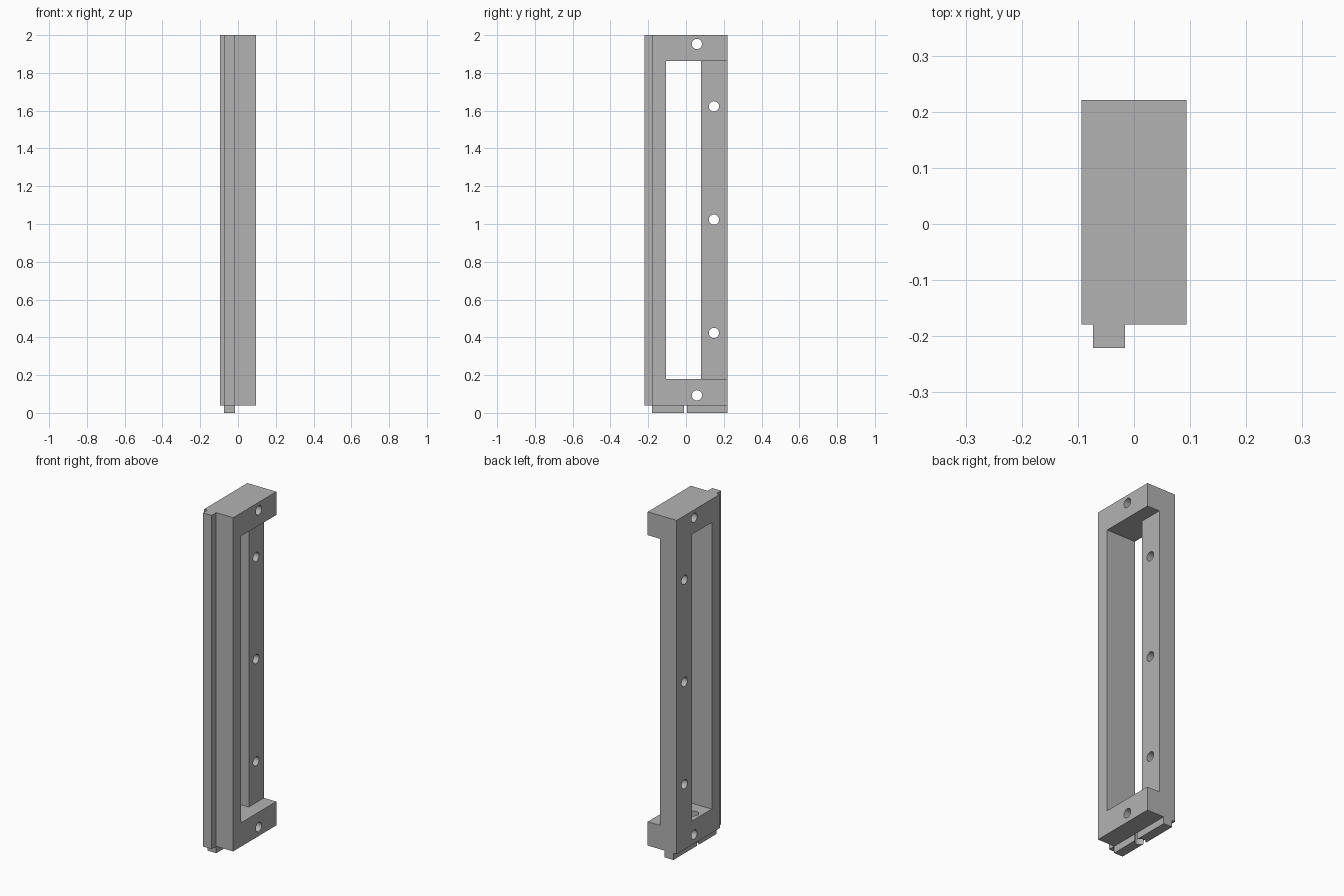
import bpy
import math
from mathutils import Matrix

if "Cube" in bpy.data.objects:
    bpy.data.objects.remove(bpy.data.objects["Cube"])

import bmesh

grey = bpy.data.materials.new("plain grey")
grey.use_nodes = True
colour = (0.45, 0.45, 0.45, 1)
grey.diffuse_color = colour
grey.node_tree.nodes["Principled BSDF"].inputs["Base Color"].default_value = colour


def add_object(name, bm):
    bmesh.ops.recalc_face_normals(bm, faces=bm.faces[:])
    mesh = bpy.data.meshes.new(name)
    bm.to_mesh(mesh)
    bm.free()
    mesh.materials.append(grey)
    obj = bpy.data.objects.new(name, mesh)
    bpy.context.collection.objects.link(obj)
    return obj


def prism(name, plan, bottom, top):
    """Extrude a plan outline upwards."""
    bm = bmesh.new()
    face = bm.faces.new([bm.verts.new((x, y, bottom)) for x, y in plan])
    moved = bmesh.ops.extrude_face_region(bm, geom=[face])["geom"]
    verts = [v for v in moved if isinstance(v, bmesh.types.BMVert)]
    bmesh.ops.translate(bm, verts=verts, vec=(0, 0, top - bottom))
    return add_object(name, bm)


def box(name, x, y, z):
    plan = [(x[0], y[0]), (x[1], y[0]), (x[1], y[1]), (x[0], y[1])]
    return prism(name, plan, *z)


def rod(name, centre, radius, depth, along_x=False):
    bm = bmesh.new()
    turn = Matrix.Rotation(math.pi / 2, 4, "Y") if along_x else Matrix()
    bmesh.ops.create_cone(bm, cap_ends=True, segments=32, radius1=radius,
                          radius2=radius, depth=depth,
                          matrix=Matrix.Translation(centre) @ turn)
    return add_object(name, bm)


def cut(target, cutter):
    """Subtract the cutter, then discard it."""
    mod = target.modifiers.new("cut", "BOOLEAN")
    mod.operation = "DIFFERENCE"
    mod.solver = "EXACT"
    mod.object = cutter
    cutter.hide_render = True
    bpy.context.view_layer.objects.active = target
    bpy.ops.object.modifier_apply(modifier=mod.name)
    bpy.data.objects.remove(cutter)


SIDE, BACK, FRONT = 0.094, 0.221, -0.179
TONGUE = (-0.073, -0.016)
BASE, SILL, LINTEL = 0.04, 0.18, 1.863

# Frame with the upright tongue on its front
frame = prism("frame", [
    (-SIDE, BACK), (-SIDE, FRONT), (TONGUE[0], FRONT), (TONGUE[0], -BACK),
    (TONGUE[1], -BACK), (TONGUE[1], FRONT), (SIDE, FRONT), (SIDE, BACK)], BASE, 2)

# Tongue under the frame
bottom_tongue = box("bottom_tongue", TONGUE, (FRONT, BACK), (0, BASE))

# Window opening and the recess beside the back rail
cut(frame, box("opening_cutter", (-0.3, 0.3), (-0.105, 0.08), (SILL, LINTEL)))
cut(frame, box("recess_cutter", (0.014, 0.3), (0.0, 0.4), (SILL, LINTEL)))

# Cross holes through both bars and the back rail
for y, z in [(0.058, 1.953), (0.058, 0.093), (0.148, 1.623), (0.148, 1.023), (0.148, 0.423)]:
    cut(frame, rod("hole_cutter", (0, y, z), 0.027, 0.6, along_x=True))

# Upright hole through the bottom bar and its tongue
for part in (frame, bottom_tongue):
    cut(part, rod("upright_hole_cutter", (sum(TONGUE) / 2, -0.003, 0.1), 0.0295, 0.4))

# Smooth hole walls, crisp edges elsewhere
for part in (frame, bottom_tongue):
    bpy.ops.object.select_all(action="DESELECT")
    part.select_set(True)
    bpy.context.view_layer.objects.active = part
    bpy.ops.object.shade_smooth_by_angle(angle=math.radians(30))
